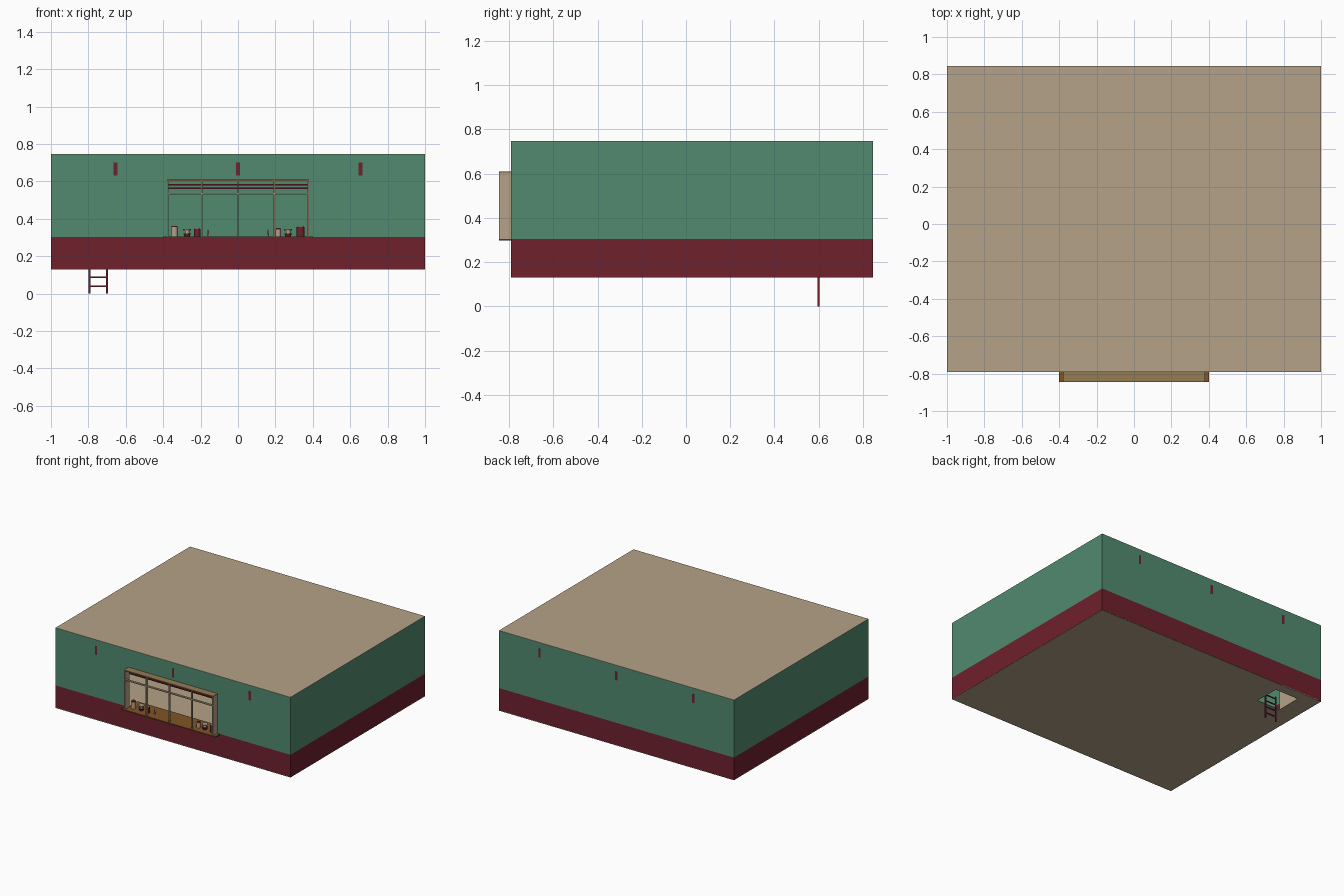
import bpy
import bmesh
from mathutils import Matrix

cube = bpy.data.objects.get("Cube")
if cube:
    bpy.data.objects.remove(cube, do_unlink=True)


def material(name, *rgb):
    m = bpy.data.materials.new(name)
    m.use_nodes = True
    m.diffuse_color = (*rgb, 1)
    m.node_tree.nodes["Principled BSDF"].inputs["Base Color"].default_value = (*rgb, 1)
    return m


GREEN = material("green_wall", 0.084, 0.254, 0.162)
MAROON = material("maroon", 0.156, 0.015, 0.026)
TAN = material("tan_plaster", 0.456, 0.362, 0.242)
OAK = material("oak", 0.30, 0.20, 0.085)
BROWN = material("brown_wood", 0.22, 0.09, 0.02)


def finish(name, bm, mat):
    mesh = bpy.data.meshes.new(name)
    bm.to_mesh(mesh)
    bm.free()
    mesh.materials.append(mat)
    obj = bpy.data.objects.new(name, mesh)
    bpy.context.collection.objects.link(obj)
    return obj


def boxes(name, mat, *spans):
    """One object from boxes given as (x0, x1), (y0, y1), (z0, z1)."""
    bm = bmesh.new()
    for span in spans:
        mid = [(a + b) / 2 for a, b in span]
        size = [b - a for a, b in span]
        bmesh.ops.create_cube(bm, size=1, matrix=Matrix.LocRotScale(mid, None, size))
    return finish(name, bm, mat)


def cylinder(name, mat, x, y, z0, z1, r0, r1):
    bm = bmesh.new()
    bmesh.ops.create_cone(bm, cap_ends=True, segments=16, radius1=r0, radius2=r1,
                          depth=z1 - z0, matrix=Matrix.Translation((x, y, (z0 + z1) / 2)))
    obj = finish(name, bm, mat)
    for p in obj.data.polygons:
        p.use_smooth = len(p.vertices) == 4
    return obj


# Main dimensions
W, FRONT, BACK, T = 1.0, -0.79, 0.845, 0.01
FLOOR, DADO, TOP = 0.131, 0.304, 0.747
WX, WTOP, BAY = 0.38, 0.61, -0.845
INNER = (FRONT + T, BACK - T)

# Walls: maroon dado below, green above, opening for the bay window
for name, mat, z in (("dado", MAROON, (FLOOR, DADO)), ("upper_wall", GREEN, (DADO, TOP - 0.002))):
    boxes("back_" + name, mat, ((-W, W), (BACK - T, BACK), z))
    for side, s in (("left", 1), ("right", -1)):
        boxes(side + "_" + name, mat, (sorted((s * W, s * (W - T))), INNER, z))
slab = (FRONT, FRONT + T)
boxes("front_dado", MAROON, ((-W, W), slab, (FLOOR, DADO)))
boxes("front_upper_wall", GREEN,
      ((-W, -WX), slab, (DADO, TOP - 0.002)),
      ((WX, W), slab, (DADO, TOP - 0.002)),
      ((-WX, WX), slab, (WTOP, TOP - 0.002)))

# Roof, and floor with a square hatch hole
boxes("roof", TAN, ((-W, W), (FRONT, BACK), (TOP - 0.002, TOP)))
HX, HY = (-0.85, -0.65), (0.57, 0.77)
fz = (FLOOR - 0.001, FLOOR + 0.004)
boxes("floor", TAN,
      ((-W, HX[0]), (FRONT, BACK), fz),
      ((HX[1], W), (FRONT, BACK), fz),
      (HX, (FRONT, HY[0]), fz),
      (HX, (HY[1], BACK), fz))

# Ceiling beams whose ends show on the front and back walls
boxes("ceiling_beams", MAROON,
      *[((x - 0.01, x + 0.01), (FRONT - 0.001, BACK + 0.001), (0.632, 0.70))
        for x in (-0.655, 0, 0.655)])

# Open hatch lid and ladder
boxes("hatch_lid", TAN, ((HX[0] - 0.012, HX[0]), HY, (FLOOR + 0.004, FLOOR + 0.2)))
boxes("lid_handle", MAROON, ((HX[0], HX[0] + 0.008), (0.65, 0.69), (0.29, 0.30)))
boxes("ladder_rails", MAROON,
      *[((x - 0.005, x + 0.005), (0.595, 0.603), (0, 0.20)) for x in (-0.793, -0.70)])
boxes("ladder_rungs", MAROON,
      *[((-0.793, -0.70), (0.596, 0.602), (z - 0.004, z + 0.004))
        for z in (0.04, 0.088, 0.136, 0.184)])

# Bay window shell
boxes("window_sill", BROWN, ((-0.4, 0.4), (BAY, FRONT), (0.297, 0.305)),
      ((-WX, WX), (FRONT, -0.68), (0.299, 0.305)))
boxes("bay_top", OAK, ((-WX, WX), (BAY, FRONT), (WTOP - 0.008, WTOP)))
boxes("bay_sides", TAN,
      *[((x - 0.004, x + 0.004), (BAY, FRONT), (0.305, WTOP - 0.008))
        for x in (-WX + 0.004, WX - 0.004)])

# Glazing bars
bar_y = (BAY + 0.003, BAY + 0.018)
boxes("window_mullions", TAN,
      *[((x - 0.004, x + 0.004), bar_y, (0.305, WTOP - 0.008)) for x in (-0.193, 0, 0.193)])
boxes("window_transom", TAN, ((-WX, WX), bar_y, (0.529, 0.537)))
boxes("curtain_rails", MAROON,
      *[((-WX, WX), (FRONT, FRONT + 0.008), (z - 0.004, z + 0.004)) for z in (0.563, 0.582)])


# Pots and dishes on the sill
def jar(name, x, r, top, body, lid):
    cylinder(name, body, x, -0.785, 0.305, top - 0.006, r, r)
    cylinder(name + "_lid", lid, x, -0.785, top - 0.006, top, r * 0.9, r * 0.8)


def dishes(name, x, top):
    cylinder(name + "_bowl", MAROON, x, -0.785, 0.305, 0.322, 0.014, 0.020)
    cylinder(name + "_stem", TAN, x, -0.785, 0.322, top - 0.01, 0.012, 0.012)
    cylinder(name + "_plate", TAN, x, -0.785, top - 0.01, top, 0.018, 0.022)


jar("tall_jar", -0.34, 0.018, 0.362, TAN, MAROON)
jar("small_maroon_jar", -0.218, 0.017, 0.352, MAROON, TAN)
jar("small_tan_jar", 0.215, 0.014, 0.350, TAN, MAROON)
jar("large_maroon_jar", 0.335, 0.021, 0.362, MAROON, TAN)
dishes("right_dishes", -0.272, 0.346)
dishes("left_dishes", 0.268, 0.346)
for side, x in (("right", -0.16), ("left", 0.16)):
    cylinder(side + "_pestle", TAN, x, -0.785, 0.305, 0.342, 0.006, 0.003)
